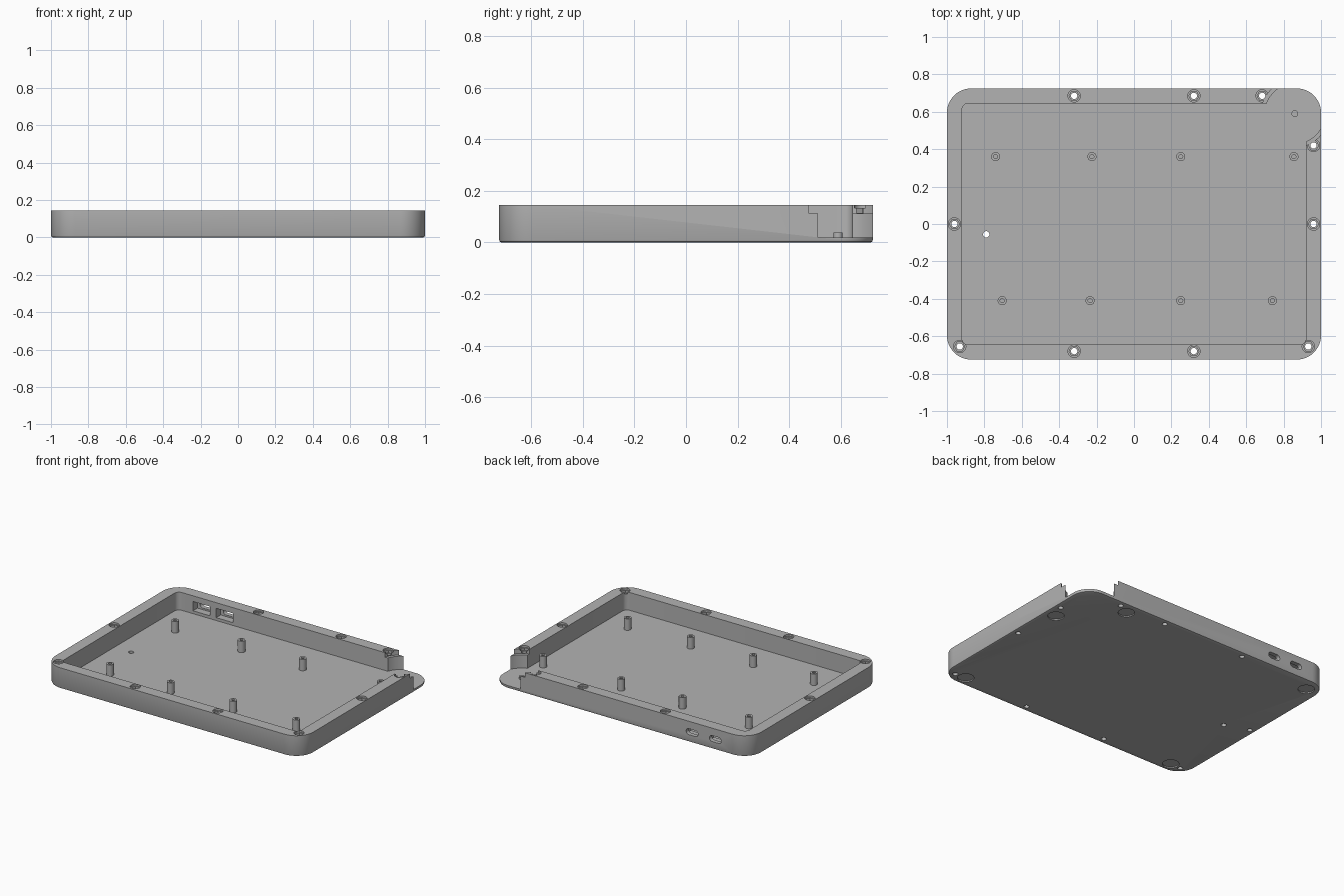
import bpy, bmesh
from math import cos, sin, pi

if "Cube" in bpy.data.objects:
    bpy.data.objects.remove(bpy.data.objects["Cube"], do_unlink=True)

HEIGHT, FLOOR = 0.145, 0.02

grey = bpy.data.materials.new("plain grey plastic")
grey.use_nodes = True
grey.diffuse_color = (0.45, 0.45, 0.45, 1)
grey.node_tree.nodes["Principled BSDF"].inputs["Base Color"].default_value = (0.45, 0.45, 0.45, 1)


def rounded_rect(hx, hy, r, n=12):
    """Outline of a rectangle with rounded corners, counterclockwise."""
    pts = []
    for q, (sx, sy) in enumerate(((1, 1), (-1, 1), (-1, -1), (1, -1))):
        for i in range(n + 1):
            a = (q + i / n) * pi / 2
            pts.append((sx * (hx - r) + r * cos(a), sy * (hy - r) + r * sin(a)))
    return pts


def circle(x, y, r, n=32):
    return [(x + r * cos(2 * pi * i / n), y + r * sin(2 * pi * i / n)) for i in range(n)]


def add_loft(bm, sections):
    """Closed solid through outlines given as (points, z)."""
    rings = [[bm.verts.new((x, y, z)) for x, y in pts] for pts, z in sections]
    for low, high in zip(rings, rings[1:]):
        for i in range(len(low)):
            j = (i + 1) % len(low)
            bm.faces.new((low[i], low[j], high[j], high[i]))
    bm.faces.new(rings[0][::-1])
    bm.faces.new(rings[-1])


def make(name, solids):
    bm = bmesh.new()
    for sections in solids:
        add_loft(bm, sections)
    bmesh.ops.recalc_face_normals(bm, faces=bm.faces)
    mesh = bpy.data.meshes.new(name)
    bm.to_mesh(mesh)
    bm.free()
    mesh.materials.append(grey)
    obj = bpy.data.objects.new(name, mesh)
    bpy.context.collection.objects.link(obj)
    return obj


def activate(obj):
    bpy.ops.object.select_all(action='DESELECT')
    obj.select_set(True)
    bpy.context.view_layer.objects.active = obj


def cut(target, solids):
    cutter = make("cutter", solids)
    cutter.hide_render = True
    mod = target.modifiers.new("cut", 'BOOLEAN')
    mod.operation, mod.solver, mod.object = 'DIFFERENCE', 'EXACT', cutter
    activate(target)
    bpy.ops.object.modifier_apply(modifier=mod.name)
    bpy.data.objects.remove(cutter, do_unlink=True)


def drills(points, r, z0, z1, n=32):
    return [[(circle(x, y, r, n), z0), (circle(x, y, r, n), z1)] for x, y in points]


def block(outline, z0, z1):
    return [(outline, z0), (outline, z1)]


def box(x, y, hx, hy):
    return [(x - hx, y - hy), (x + hx, y - hy), (x + hx, y + hy), (x - hx, y + hy)]


# Tray body with softened bottom edge
def outer(inset):
    return rounded_rect(1 - inset, 0.725 - inset, 0.13 - inset)


tray = make("case_tray", [[(outer(0.01), 0), (outer(0.003), 0.003),
                           (outer(0), 0.01), (outer(0), HEIGHT)]])
cut(tray, [block(rounded_rect(0.92, 0.645, 0.035, 6), FLOOR, 0.3)])

# Open corner for a round control, with a wider step near the rim
knob = [(0.86, 0.59)]
cut(tray, drills(knob, 0.16, FLOOR, 0.3, 64))
cut(tray, drills(knob, 0.18, 0.113, 0.3, 64))

# Screw holes with round and hexagonal recesses in the rim
screws = [(s * 0.32, y) for s in (-1, 1) for y in (0.685, -0.68)]
screws += [(s * 0.96, 0) for s in (-1, 1)] + [(s * 0.932, -0.655) for s in (-1, 1)]
screws += [(0.685, 0.685), (0.96, 0.42)]
cut(tray, drills(screws, 0.033, HEIGHT - 0.012, 0.3))
cut(tray, drills(screws, 0.027, HEIGHT - 0.03, 0.31, 6))
cut(tray, drills(screws + [(-0.79, -0.055)], 0.017, -0.1, 0.32, 24))

# Shallow round seats for the feet
feet = [(0.85, -0.65), (-0.85, -0.65), (-0.9, 0.63), (0.915, 0.32), (0.6, 0.64)]
cut(tray, drills(feet, 0.053, -0.1, 0.008))

# Port pockets inside the back wall and pill slots through it
ports = (-0.735, -0.555)
cut(tray, [block(box(x, 0.645, 0.066, 0.05), 0.04, 0.105) for x in ports])
slots = make("slot_cutter", [block(rounded_rect(0.046, 0.021, 0.0205, 8), -0.15, 0.15)] * 1)
slots.hide_render = True
slots.rotation_euler = (pi / 2, 0, 0)
for x in ports:
    slots.location = (x, 0.72, 0.072)
    bpy.context.view_layer.update()
    mod = tray.modifiers.new("slot", 'BOOLEAN')
    mod.operation, mod.solver, mod.object = 'DIFFERENCE', 'EXACT', slots
    activate(tray)
    bpy.ops.object.modifier_apply(modifier=mod.name)
bpy.data.objects.remove(slots, do_unlink=True)

# Standoffs with screw holes
posts = [(x, 0.36) for x in (-0.74, -0.225, 0.25, 0.855)]
posts += [(x, -0.41) for x in (-0.705, -0.235, 0.25, 0.74)]
standoffs = make("standoffs", drills(posts, 0.024, FLOOR - 0.005, 0.1, 24))
cut(standoffs, drills(posts, 0.011, 0.04, 0.2, 16))

# Small locating peg in the open corner
peg = make("corner_peg", drills(knob, 0.018, FLOOR - 0.005, 0.038, 24))

for obj in (tray, standoffs, peg):
    activate(obj)
    bpy.ops.object.shade_smooth_by_angle(angle=pi / 6)
